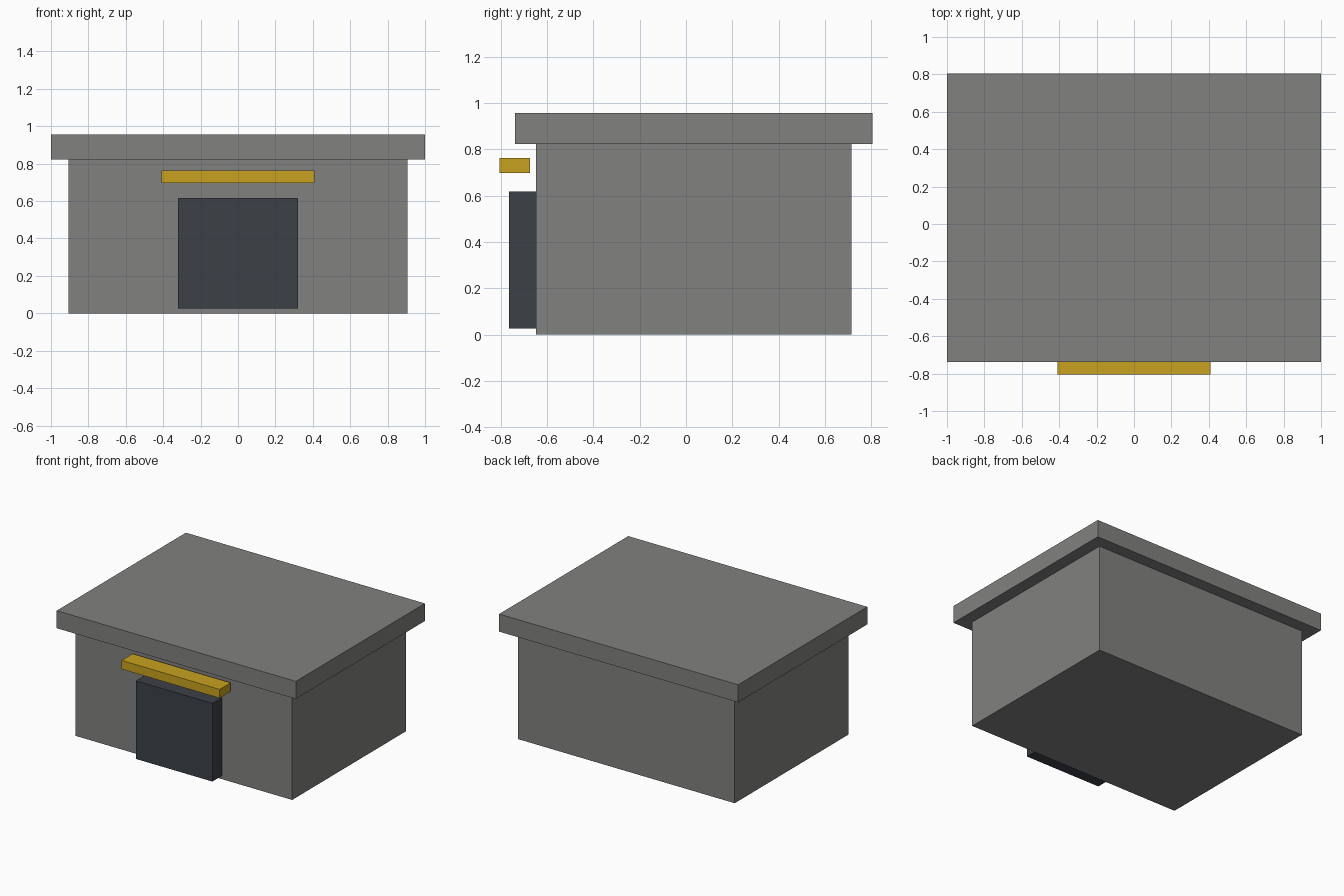
import bpy

cube = bpy.data.objects.get("Cube")
if cube:
    bpy.data.objects.remove(cube, do_unlink=True)


def material(name, rgb):
    mat = bpy.data.materials.new(name)
    mat.use_nodes = True
    colour = (*rgb, 1.0)
    mat.diffuse_color = colour
    mat.node_tree.nodes["Principled BSDF"].inputs["Base Color"].default_value = colour
    return mat


def box(name, mat, x, y, z):
    """Box spanning the given (low, high) ranges."""
    spans = (x, y, z)
    bpy.ops.mesh.primitive_cube_add(size=1, location=[(a + b) / 2 for a, b in spans])
    obj = bpy.context.object
    obj.name = obj.data.name = name
    obj.scale = [b - a for a, b in spans]
    bpy.ops.object.transform_apply(location=False, rotation=False, scale=True)
    obj.data.materials.append(mat)
    return obj


concrete = material("concrete grey", (0.22, 0.22, 0.212))
dark_metal = material("dark slate", (0.045, 0.052, 0.063))
yellow = material("warning yellow", (0.58, 0.36, 0.014))

# Main block and overhanging roof slab
box("building_body", concrete, (-0.907, 0.907), (-0.648, 0.713), (0, 0.823))
box("roof_slab", concrete, (-1, 1), (-0.738, 0.805), (0.823, 0.956))

# Projecting door and the floating bar above it
box("door", dark_metal, (-0.32, 0.32), (-0.763, -0.64), (0.026, 0.617))
box("door_awning", yellow, (-0.41, 0.41), (-0.805, -0.673), (0.697, 0.763))
